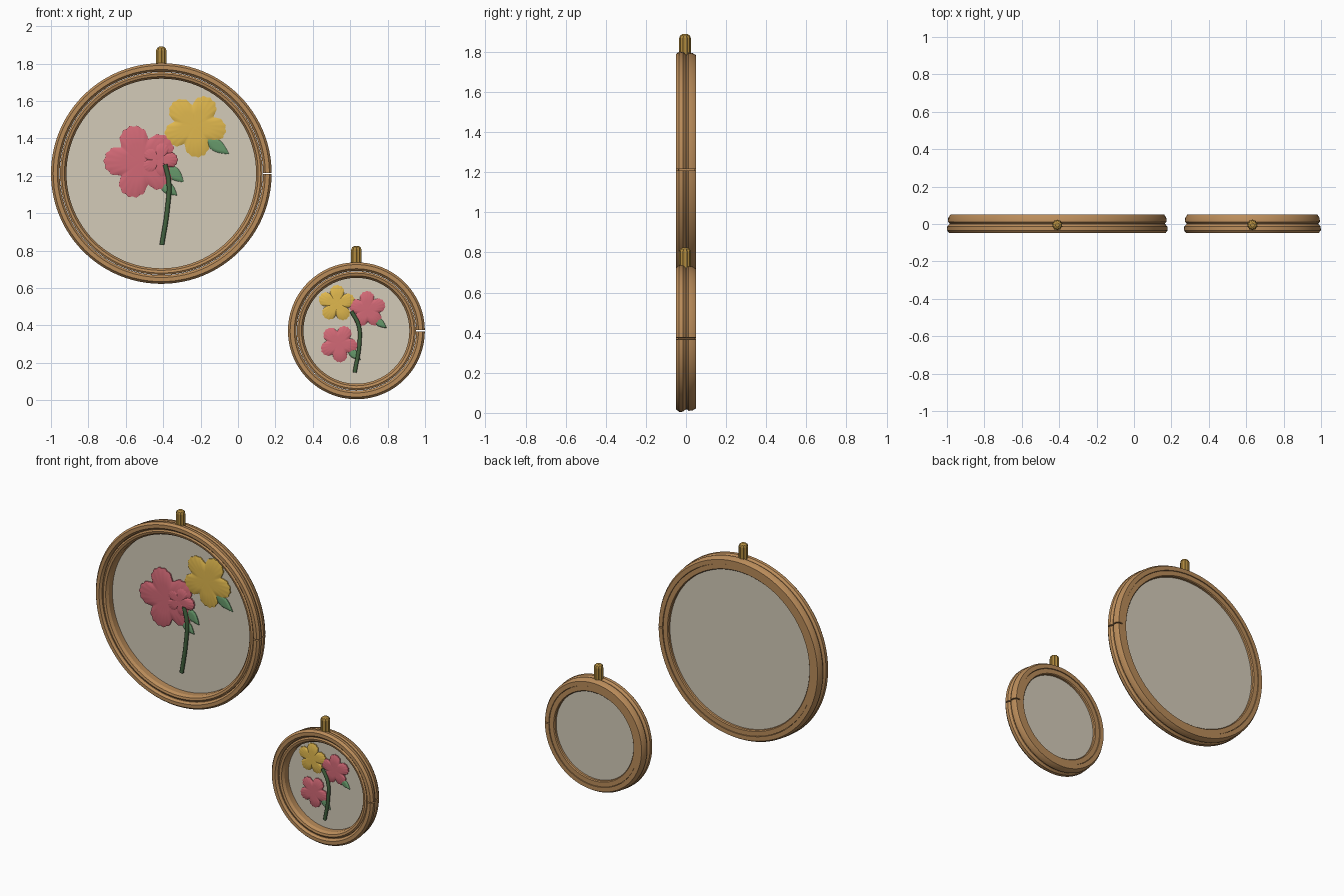
import bpy, bmesh, math
from mathutils import Vector

if "Cube" in bpy.data.objects:
    bpy.data.objects.remove(bpy.data.objects["Cube"])


def material(name, r, g, b):
    lin = lambda c: (c / 255 / 12.92) if c < 11 else ((c / 255 + 0.055) / 1.055) ** 2.4
    m = bpy.data.materials.new(name)
    m.diffuse_color = (lin(r), lin(g), lin(b), 1)
    m.use_nodes = True
    m.node_tree.nodes["Principled BSDF"].inputs["Base Color"].default_value = m.diffuse_color
    return m


WOOD = material("tan wood", 186, 140, 90)
BRASS = material("brass", 176, 138, 62)
CLOTH = material("cream cloth", 212, 203, 185)
PINK = material("pink thread", 210, 105, 118)
YELLOW = material("yellow thread", 224, 184, 78)
LEAF = material("leaf green", 102, 152, 106)
STEM = material("stem green", 66, 98, 62)
CLOTH_Y = 0.018


def finish(name, bm, mat, angle=30):
    bmesh.ops.recalc_face_normals(bm, faces=bm.faces)
    me = bpy.data.meshes.new(name)
    bm.to_mesh(me)
    bm.free()
    me.materials.append(mat)
    ob = bpy.data.objects.new(name, me)
    bpy.context.collection.objects.link(ob)
    bpy.ops.object.select_all(action='DESELECT')
    ob.select_set(True)
    bpy.context.view_layer.objects.active = ob
    bpy.ops.object.shade_smooth_by_angle(angle=math.radians(angle))
    return ob


def ring(name, cx, cz, profile, gap=0.0, n=96):
    """Sweep a closed (radius, y) profile about the y axis; a gap leaves capped ends."""
    bm = bmesh.new()
    loops = []
    for i in range(n + (gap > 0)):
        a = gap / 2 + (2 * math.pi - gap) * i / n
        loops.append([bm.verts.new((cx + r * math.cos(a), y, cz + r * math.sin(a))) for r, y in profile])
    k = len(profile)
    for i in range(n):
        p, q = loops[i], loops[(i + 1) % len(loops)]
        for j in range(k):
            bm.faces.new((p[j], p[(j + 1) % k], q[(j + 1) % k], q[j]))
    if gap:
        bm.faces.new(loops[0])
        bm.faces.new(loops[-1])
    return finish(name, bm, WOOD)


def lathe_knob(name, cx, z0, z1):
    """Ribbed screw knob with a rounded tip."""
    bm = bmesh.new()
    n, r = 20, 0.029
    levels = [(z0, 1), (z1 - 0.02, 1), (z1 - 0.007, 0.8), (z1, 0.4)]
    rows = [[bm.verts.new((cx + r * s * (1 if i % 2 else 0.87) * math.cos(2 * math.pi * i / n),
                           r * s * (1 if i % 2 else 0.87) * math.sin(2 * math.pi * i / n) - 0.005, z))
             for i in range(n)] for z, s in levels]
    for p, q in zip(rows, rows[1:]):
        for i in range(n):
            bm.faces.new((p[i], p[(i + 1) % n], q[(i + 1) % n], q[i]))
    bm.faces.new(rows[0])
    bm.faces.new(rows[-1])
    return finish(name, bm, BRASS, 20)


def relief(name, outline, centre, height, mat, base=CLOTH_Y):
    """Low padded shape rising from the cloth towards the front."""
    bm = bmesh.new()
    c = Vector(centre)
    levels = [(1, 0), (1, 0.45), (0.85, 0.8), (0.5, 1)]
    rows = []
    for s, h in levels:
        pts = [c + (Vector(p) - c) * s for p in outline]
        rows.append([bm.verts.new((p.x, base - height * h, p.y)) for p in pts])
    n = len(outline)
    for p, q in zip(rows, rows[1:]):
        for i in range(n):
            bm.faces.new((p[i], p[(i + 1) % n], q[(i + 1) % n], q[i]))
    tip = bm.verts.new((c.x, base - height * 0.8, c.y))
    for i in range(n):
        bm.faces.new((rows[-1][i], rows[-1][(i + 1) % n], tip))
    bm.faces.new(rows[0])
    return finish(name, bm, mat, 40)


def flower(name, x, z, size, phase, mat, height=0.016):
    pts = []
    for i in range(120):
        a = 2 * math.pi * i / 120
        t = 2.5 * (a - math.radians(phase))
        lobe = abs(math.cos(t)) ** 0.55
        r = size * (0.55 + 0.43 * lobe + 0.02 * math.cos(12 * t))
        pts.append((x + r * math.cos(a), z + r * math.sin(a)))
    relief(name, pts, (x, z), height, mat)


def leaf(name, x0, z0, x1, z1, width):
    a, b = Vector((x0, z0)), Vector((x1, z1))
    side = (b - a).orthogonal().normalized() * width
    n = 10
    up = [a.lerp(b, i / n) + side * math.sin(math.pi * (i / n) ** 0.8) for i in range(n)]
    down = [a.lerp(b, i / n) - side * math.sin(math.pi * (i / n) ** 0.8) for i in range(n, 0, -1)]
    relief(name, up + down, (a + b) / 2, 0.012, LEAF)


def stem(name, points, radius):
    """Round tube along a smooth path, turned into a mesh."""
    cu = bpy.data.curves.new(name, 'CURVE')
    cu.dimensions = '3D'
    cu.bevel_depth = radius
    cu.bevel_resolution = 3
    cu.use_fill_caps = True
    sp = cu.splines.new('BEZIER')
    sp.bezier_points.add(len(points) - 1)
    for bp, (x, z) in zip(sp.bezier_points, points):
        bp.co = (x, CLOTH_Y - 0.016, z)
        bp.handle_left_type = bp.handle_right_type = 'AUTO'
    tmp = bpy.data.objects.new(name + "_path", cu)
    bpy.context.collection.objects.link(tmp)
    bm = bmesh.new()
    bm.from_mesh(tmp.to_mesh())
    bpy.data.objects.remove(tmp)
    finish(name, bm, STEM, 50)


def hoop(tag, cx, cz, R):
    # Outer hoop: two beads with a groove between, split at the right
    outer = [(-0.012, -0.049), (0, -0.034), (-0.001, -0.014), (-0.013, -0.001), (-0.013, 0.004),
             (-0.005, 0.012), (-0.007, 0.032), (-0.018, 0.05), (-0.046, 0.05),
             (-0.046, -0.036), (-0.034, -0.049)]
    ring(tag + "_outer_hoop", cx, cz, [(R + r, y) for r, y in outer], 0.008 / R)
    # Inner hoop, set back a little from the front
    inner = [(-0.048, -0.034), (-0.048, 0.046), (-0.078, 0.046), (-0.083, 0.04),
             (-0.083, -0.02), (-0.072, -0.036), (-0.058, -0.040)]
    ring(tag + "_inner_hoop", cx, cz, [(R + r, y) for r, y in inner])
    # Stretched cloth
    bm = bmesh.new()
    ends = []
    for y in (CLOTH_Y, CLOTH_Y + 0.008):
        ends.append([bm.verts.new((cx + (R - 0.08) * math.cos(2 * math.pi * i / 96), y,
                                   cz + (R - 0.08) * math.sin(2 * math.pi * i / 96))) for i in range(96)])
        bm.faces.new(ends[-1])
    for i in range(96):
        j = (i + 1) % 96
        bm.faces.new((ends[0][i], ends[0][j], ends[1][j], ends[1][i]))
    finish(tag + "_cloth", bm, CLOTH)
    lathe_knob(tag + "_screw_knob", cx, cz + R - 0.02, cz + R + 0.088)


# Large hoop and its embroidery
hoop("large", -0.41, 1.212, 0.59)
flower("large_yellow_flower", -0.232, 1.468, 0.172, 61, YELLOW, 0.015)
flower("large_pink_flower", -0.52, 1.275, 0.2, 35, PINK, 0.018)
flower("large_pink_bud", -0.425, 1.285, 0.105, 0, PINK, 0.021)
leaf("large_leaf_top", -0.17, 1.40, -0.048, 1.315, 0.033)
leaf("large_leaf_middle", -0.385, 1.25, -0.29, 1.165, 0.033)
leaf("large_leaf_low", -0.415, 1.165, -0.325, 1.095, 0.03)
stem("large_stem", [(-0.39, 1.26), (-0.37, 1.17), (-0.378, 1.02), (-0.407, 0.83)], 0.013)

# Small hoop and its embroidery
hoop("small", 0.633, 0.371, 0.366)
flower("small_yellow_flower", 0.527, 0.517, 0.1, 15, YELLOW, 0.014)
flower("small_pink_flower_right", 0.692, 0.485, 0.1, 20, PINK, 0.015)
flower("small_pink_flower_left", 0.538, 0.303, 0.102, 61, PINK, 0.015)
leaf("small_leaf_top", 0.725, 0.44, 0.795, 0.385, 0.02)
leaf("small_leaf_low", 0.59, 0.275, 0.655, 0.215, 0.022)
stem("small_stem", [(0.607, 0.475), (0.645, 0.40), (0.65, 0.31), (0.624, 0.148)], 0.011)
